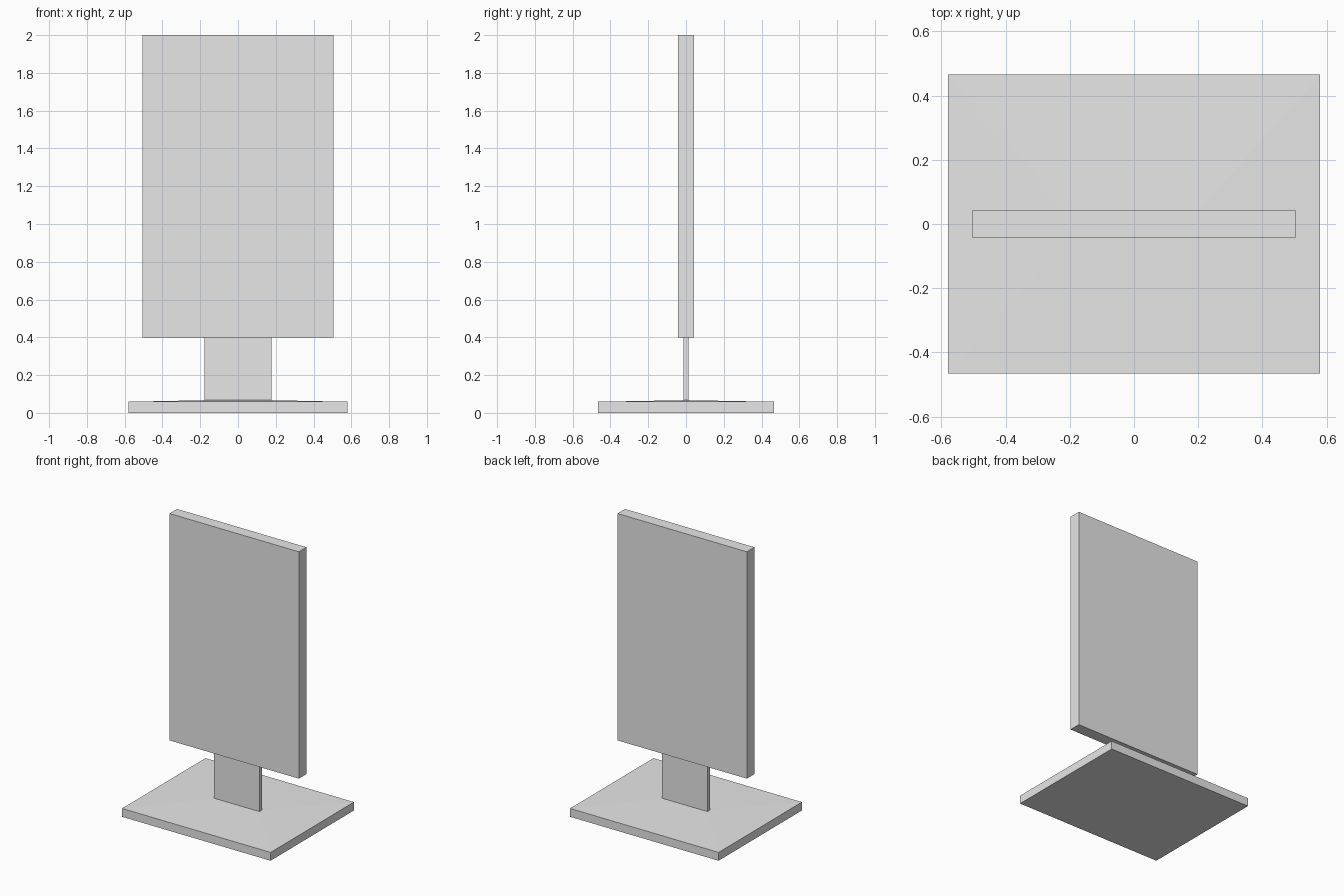
import bpy
import bmesh

if "Cube" in bpy.data.objects:
    bpy.data.objects.remove(bpy.data.objects["Cube"])

grey = bpy.data.materials.new("light grey")
grey.diffuse_color = (0.8, 0.8, 0.8, 1.0)
grey.use_nodes = True
grey.node_tree.nodes["Principled BSDF"].inputs["Base Color"].default_value = grey.diffuse_color


def block(name, half_x, half_y, z0, z1):
    """Box given by its half width, half depth and height range."""
    mesh = bpy.data.meshes.new(name)
    bm = bmesh.new()
    bmesh.ops.create_cube(bm, size=2)
    for v in bm.verts:
        v.co.x *= half_x
        v.co.y *= half_y
        v.co.z = z1 if v.co.z > 0 else z0
    bm.to_mesh(mesh)
    bm.free()
    mesh.materials.append(grey)
    obj = bpy.data.objects.new(name, mesh)
    bpy.context.collection.objects.link(obj)
    return obj


NECK_X, NECK_Y = 0.177, 0.014
BASE_X, BASE_Y = 0.58, 0.465
RIM_Z, CROWN_Z = 0.059, 0.067

# Base slab whose top rises gently towards the neck
base = block("base", BASE_X, BASE_Y, 0.0, RIM_Z)
bm = bmesh.new()
bm.from_mesh(base.data)
top = max(bm.faces, key=lambda f: f.calc_center_median().z)
crown = bmesh.ops.extrude_discrete_faces(bm, faces=[top])["faces"][0]
for v in crown.verts:
    v.co.x *= NECK_X / BASE_X
    v.co.y *= NECK_Y / BASE_Y
    v.co.z = CROWN_Z
bm.to_mesh(base.data)
bm.free()

# Thin flat neck
block("neck", NECK_X, NECK_Y, CROWN_Z, 0.4)

# Upright panel
block("panel", 0.505, 0.042, 0.398, 2.0)
